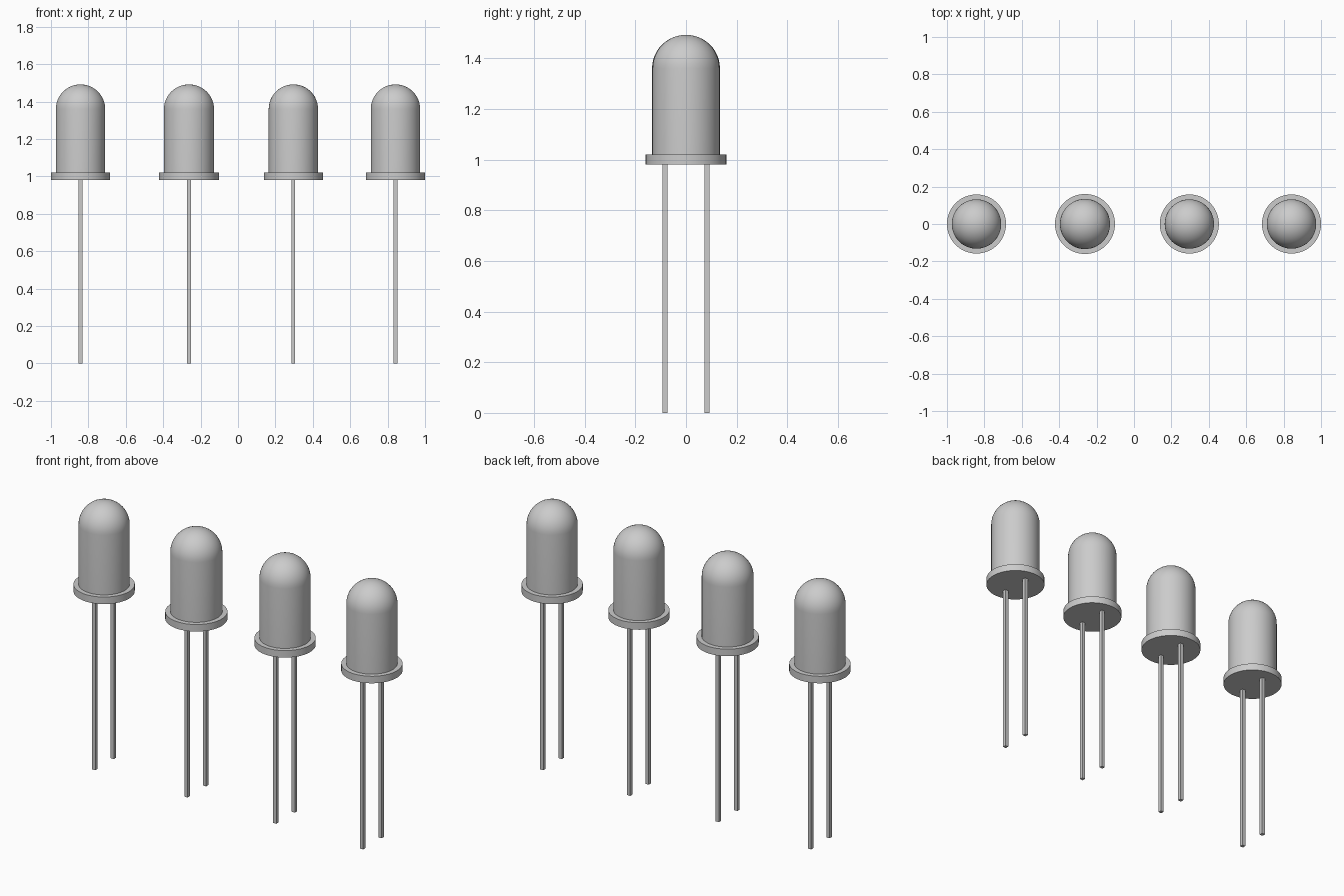
import bpy, bmesh, math
from mathutils import Matrix, Vector

if "Cube" in bpy.data.objects:
    bpy.data.objects.remove(bpy.data.objects["Cube"], do_unlink=True)

grey = bpy.data.materials.new("light_grey")
grey.use_nodes = True
grey.diffuse_color = (0.6, 0.6, 0.6, 1)
grey.node_tree.nodes["Principled BSDF"].inputs["Base Color"].default_value = (0.6, 0.6, 0.6, 1)

LENS_R, FLANGE_R = 0.132, 0.158
BASE_Z, RIM_Z, DOME_Z = 0.98, 1.02, 1.36
LEG_Y, LEG_W = 0.083, 0.02


def finish(bm, name, smooth):
    bmesh.ops.recalc_face_normals(bm, faces=bm.faces)
    mesh = bpy.data.meshes.new(name)
    bm.to_mesh(mesh)
    bm.free()
    mesh.materials.append(grey)
    obj = bpy.data.objects.new(name, mesh)
    bpy.context.collection.objects.link(obj)
    if smooth:
        bpy.ops.object.select_all(action='DESELECT')
        obj.select_set(True)
        bpy.context.view_layer.objects.active = obj
        bpy.ops.object.shade_smooth_by_angle(angle=math.radians(35))
    return obj


def lens(name, x, size):
    # Flange, cylinder and dome as one turned profile
    r = LENS_R * size
    profile = [(0, BASE_Z), (FLANGE_R * size, BASE_Z), (FLANGE_R * size, RIM_Z), (r, RIM_Z)]
    for i in range(13):
        a = math.pi / 2 * i / 12
        profile.append((r * math.cos(a), DOME_Z + LENS_R * math.sin(a)))
    bm = bmesh.new()
    verts = [bm.verts.new((px, 0, pz)) for px, pz in profile]
    edges = [bm.edges.new(pair) for pair in zip(verts, verts[1:])]
    bmesh.ops.spin(bm, geom=verts + edges, cent=(0, 0, 0), axis=(0, 0, 1),
                   angle=math.tau, steps=48, use_merge=True)
    bmesh.ops.remove_doubles(bm, verts=bm.verts, dist=0.0001)
    finish(bm, name, True).location.x = x


def leg(name, x, y):
    # Square wire running up into the flange
    height = BASE_Z + 0.01
    bm = bmesh.new()
    bmesh.ops.create_cube(bm, size=1, matrix=Matrix.Translation((0, 0, height / 2))
                          @ Matrix.Diagonal((LEG_W, LEG_W, height, 1)))
    finish(bm, name, False).location = Vector((x, y, 0))


# Row of four diodes; the second is very slightly larger
for n, (x, size) in enumerate([(-0.842, 1), (-0.262, 1.015), (0.296, 1), (0.842, 1)], 1):
    lens(f"lens_{n}", x, size)
    leg(f"front_leg_{n}", x, -LEG_Y)
    leg(f"back_leg_{n}", x, LEG_Y)
